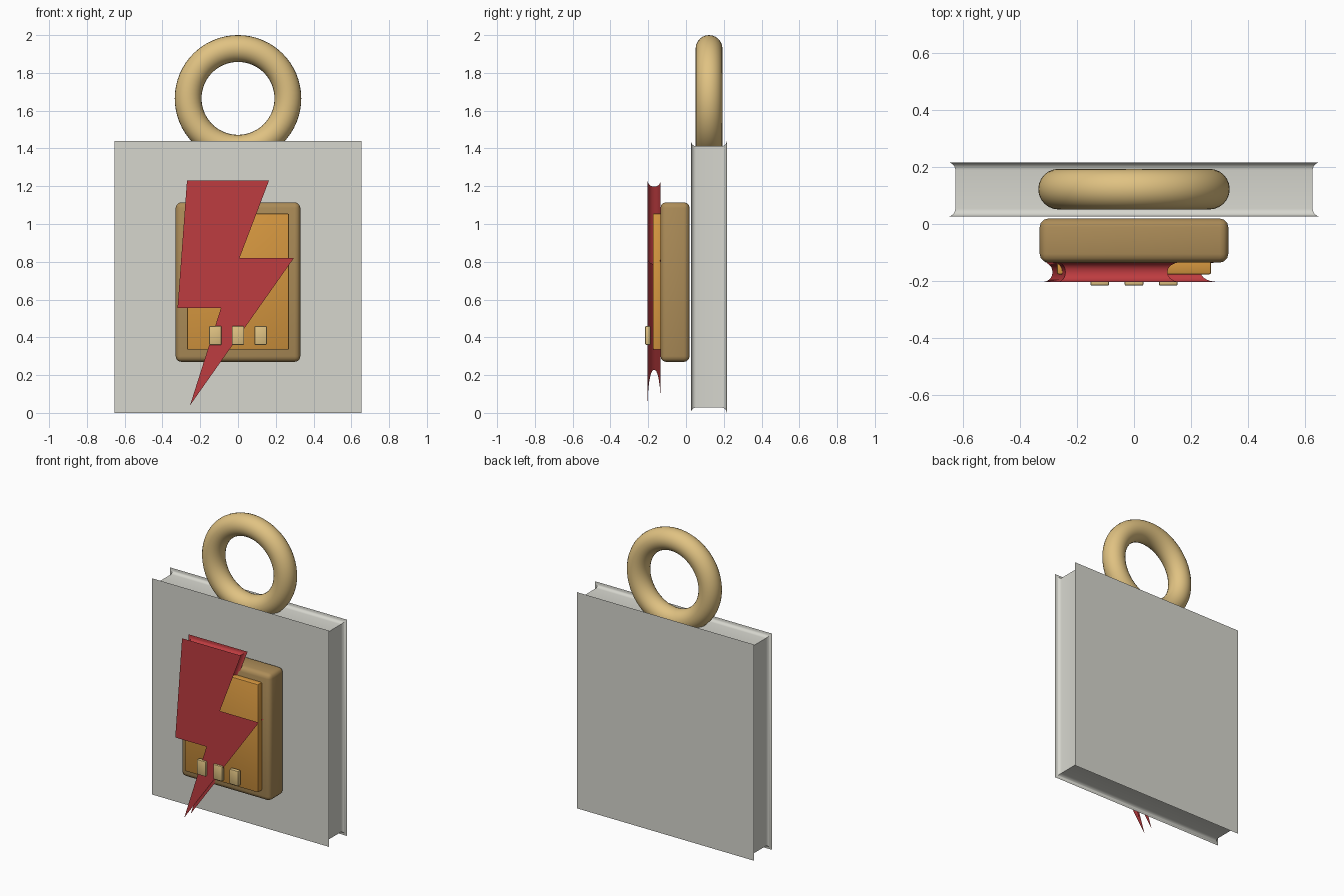
import bpy, bmesh, math
from mathutils import Vector

if "Cube" in bpy.data.objects:
    bpy.data.objects.remove(bpy.data.objects["Cube"])


def material(name, srgb):
    m = bpy.data.materials.new(name)
    lin = [(c / 255 / 12.92) if c < 10 else ((c / 255 + 0.055) / 1.055) ** 2.4 for c in srgb]
    m.diffuse_color = (*lin, 1)
    m.use_nodes = True
    m.node_tree.nodes["Principled BSDF"].inputs["Base Color"].default_value = m.diffuse_color
    return m


GREY = material("pale grey", (214, 214, 206))
GOLD = material("gold", (224, 194, 130))
BROWN = material("brown", (172, 140, 88))
ORANGE = material("orange", (215, 152, 64))
RED = material("red", (190, 60, 64))


def smooth(ob, angle=35):
    bpy.ops.object.select_all(action='DESELECT')
    ob.select_set(True)
    bpy.context.view_layer.objects.active = ob
    bpy.ops.object.shade_smooth_by_angle(angle=math.radians(angle))


def box(name, x, y, z, mat, bevel, segments):
    """Bevelled box from (min, max) ranges."""
    lo, hi = zip(x, y, z)
    bpy.ops.mesh.primitive_cube_add(size=1, location=[(a + b) / 2 for a, b in zip(lo, hi)])
    ob = bpy.context.object
    ob.name = name
    ob.scale = [b - a for a, b in zip(lo, hi)]
    bpy.ops.object.transform_apply(location=False, rotation=False, scale=True)
    mod = ob.modifiers.new("round", 'BEVEL')
    mod.width, mod.segments = bevel, segments
    bpy.ops.object.modifier_apply(modifier=mod.name)
    ob.data.materials.append(mat)
    smooth(ob)
    return ob


def inset(points, d):
    """Mitred inward offset of a clockwise outline."""
    out = []
    for i, p in enumerate(points):
        p = Vector(p)
        a = (p - Vector(points[i - 1])).normalized()
        b = (Vector(points[(i + 1) % len(points)]) - p).normalized()
        na, nb = Vector((a.y, -a.x)), Vector((b.y, -b.x))
        out.append(p + (na + nb) * d / (1 + na.dot(nb)))
    return out


def coved_slab(name, points, y0, y1, r, mat, steps=6):
    """Slab whose rim is hollowed by a cove of radius r along both faces."""
    arc = [math.pi / 2 * i / steps for i in range(steps + 1)]
    front = [(r * math.sin(t), r * (1 - math.cos(t))) for t in arc]
    profile = [(y0 + h, d) for d, h in front] + [(y1 - h, d) for d, h in reversed(front)]
    bm = bmesh.new()
    rings = [[bm.verts.new((p[0], y, p[1])) for p in inset(points, d)] for y, d in profile]
    n = len(points)
    for a, b in zip(rings, rings[1:]):
        for i in range(n):
            bm.faces.new((a[i], a[(i + 1) % n], b[(i + 1) % n], b[i]))
    bm.faces.new(rings[0])
    bm.faces.new(rings[-1][::-1])
    bmesh.ops.recalc_face_normals(bm, faces=bm.faces)
    me = bpy.data.meshes.new(name)
    bm.to_mesh(me)
    bm.free()
    ob = bpy.data.objects.new(name, me)
    bpy.context.collection.objects.link(ob)
    me.materials.append(mat)
    smooth(ob)
    return ob


# Back plate with flared rims
coved_slab("back_plate", [(-0.653, 0), (-0.653, 1.44), (0.653, 1.44), (0.653, 0)],
           0.026, 0.216, 0.028, GREY)

# Hanging ring
bpy.ops.mesh.primitive_torus_add(location=(0, 0.122, 1.665), rotation=(math.pi / 2, 0, 0),
                                 major_radius=0.264, minor_radius=0.071,
                                 major_segments=64, minor_segments=24)
ring = bpy.context.object
ring.name = "hanging_ring"
ring.data.materials.append(GOLD)
smooth(ring, 60)

# Case and front panel
box("case", (-0.33, 0.33), (-0.135, 0.019), (0.27, 1.115), BROWN, 0.03, 3)
box("front_panel", (-0.27, 0.27), (-0.176, -0.125), (0.335, 1.055), ORANGE, 0.006, 2)

# Lightning bolt
bolt = [(-0.27, 1.23), (0.164, 1.23), (0.008, 0.82), (0.296, 0.82),
        (-0.254, 0.04), (-0.09, 0.556), (-0.32, 0.556)]
coved_slab("lightning_bolt", bolt, -0.203, -0.134, 0.032, RED)

# Row of small buttons
for i, x in enumerate((-0.12, 0, 0.12)):
    box(f"button_{i + 1}", (x - 0.033, x + 0.033), (-0.216, -0.188), (0.36, 0.46), GOLD, 0.006, 2)
